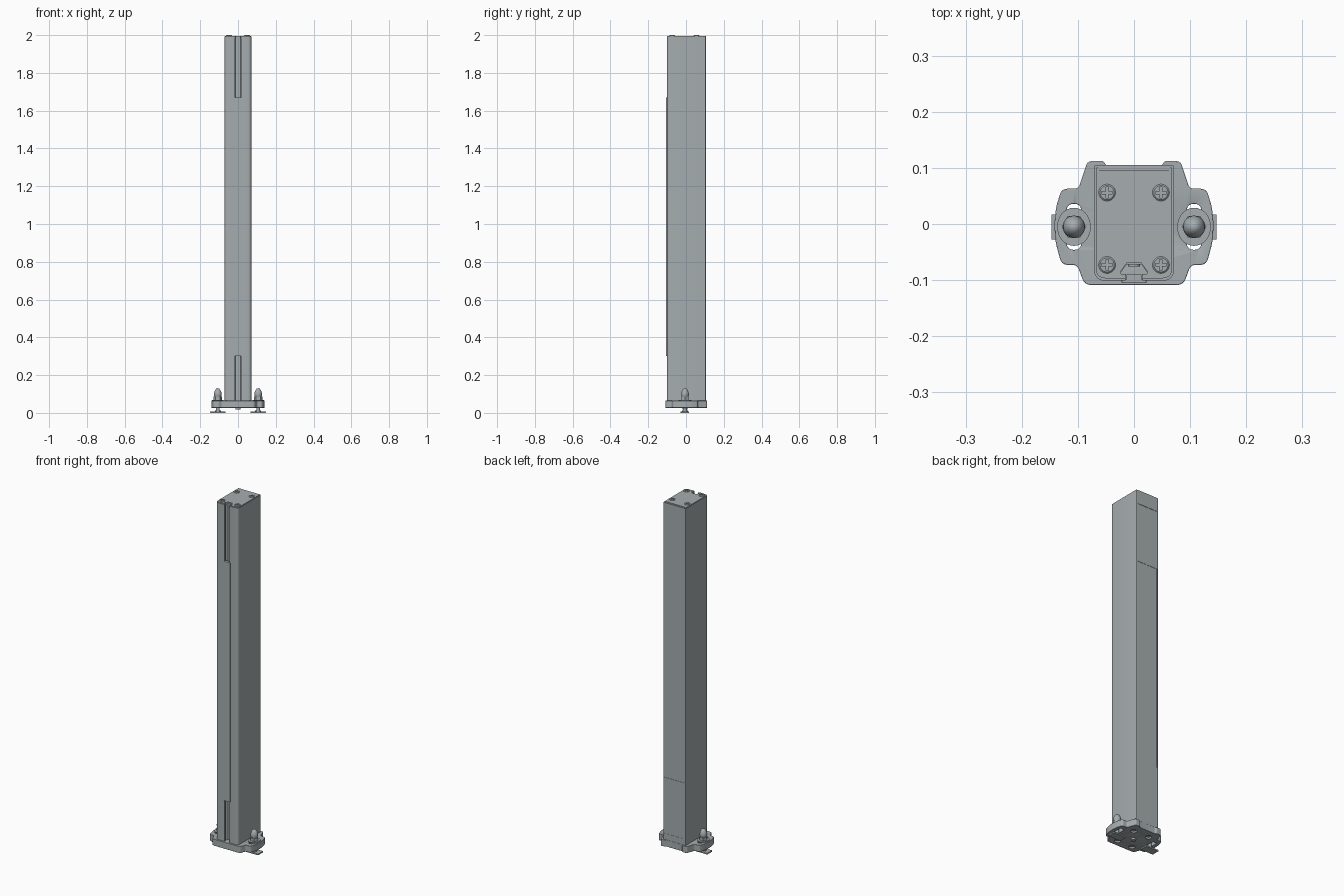
import bpy, bmesh, math
from mathutils import Vector

if "Cube" in bpy.data.objects:
    bpy.data.objects.remove(bpy.data.objects["Cube"])

GREY = bpy.data.materials.new("dark_grey")
GREY.diffuse_color = (0.38, 0.42, 0.43, 1)
GREY.use_nodes = True
GREY.node_tree.nodes["Principled BSDF"].inputs["Base Color"].default_value = GREY.diffuse_color


def finish(name, bm, smooth=True):
    bmesh.ops.recalc_face_normals(bm, faces=bm.faces)
    me = bpy.data.meshes.new(name)
    bm.to_mesh(me)
    bm.free()
    me.materials.append(GREY)
    ob = bpy.data.objects.new(name, me)
    bpy.context.collection.objects.link(ob)
    if smooth:
        activate(ob)
        bpy.ops.object.shade_smooth_by_angle(angle=math.radians(35))
    return ob


def activate(ob):
    bpy.ops.object.select_all(action='DESELECT')
    ob.select_set(True)
    bpy.context.view_layer.objects.active = ob


def rounded(points, steps=5):
    """Turn (x, y, radius) corners into an outline with curved corners."""
    out = []
    n = len(points)
    for i, (x, y, r) in enumerate(points):
        p = Vector((x, y))
        if r == 0:
            out.append(p)
            continue
        a = (Vector(points[i - 1][:2]) - p).normalized()
        b = (Vector(points[(i + 1) % n][:2]) - p).normalized()
        for k in range(steps + 1):
            t = k / steps
            out.append(p + a * r * (1 - t) ** 2 + b * r * t ** 2)
    return out


def mirrored(half):
    return half + [(-x, y, r) for x, y, r in reversed(half)]


def prism(name, outline, z0, z1, smooth=True):
    bm = bmesh.new()
    face = bm.faces.new([bm.verts.new((x, y, z0)) for x, y in outline])
    top = bmesh.ops.extrude_face_region(bm, geom=[face], use_keep_orig=True)
    verts = [v for v in top['geom'] if isinstance(v, bmesh.types.BMVert)]
    bmesh.ops.translate(bm, verts=verts, vec=(0, 0, z1 - z0))
    return finish(name, bm, smooth)


def box(name, x0, x1, y0, y1, z0, z1, bevel=0.0):
    ob = prism(name, [(x0, y0), (x1, y0), (x1, y1), (x0, y1)], z0, z1, False)
    if bevel:
        add_bevel(ob, bevel)
    return ob


def disc(name, x, y, rx, ry, z0, z1, n=32):
    pts = [(x + rx * math.cos(i * math.tau / n), y + ry * math.sin(i * math.tau / n))
           for i in range(n)]
    return prism(name, pts, z0, z1, n > 8)


def lathe(name, profile, x, y, n=32):
    bm = bmesh.new()
    vs = [bm.verts.new((r, 0, z)) for r, z in profile]
    es = [bm.edges.new(p) for p in zip(vs, vs[1:])]
    bmesh.ops.spin(bm, geom=vs + es, axis=(0, 0, 1), cent=(0, 0, 0),
                   angle=math.tau, steps=n)
    bmesh.ops.remove_doubles(bm, verts=bm.verts, dist=1e-5)
    bmesh.ops.translate(bm, verts=bm.verts, vec=(x, y, 0))
    return finish(name, bm)


def add_bevel(ob, width):
    m = ob.modifiers.new("bevel", 'BEVEL')
    m.width = width
    m.segments = 2
    m.limit_method = 'ANGLE'
    m.angle_limit = math.radians(50)


def cut(ob, cutter):
    m = ob.modifiers.new("cut", 'BOOLEAN')
    m.operation = 'DIFFERENCE'
    m.solver = 'EXACT'
    m.object = cutter
    activate(ob)
    bpy.ops.object.modifier_apply(modifier=m.name)
    bpy.data.objects.remove(cutter)


SCREWS = [(x, y) for x in (-0.048, 0.048) for y in (-0.073, 0.056)]
BOLT_X, BOLT_Y = 0.107, -0.005

# Column: extrusion with a front T-slot and a shallow back channel
half = [(0.064, 0.099, 0), (0.064, 0.105, 0), (0.071, 0.105, 0.004),
        (0.071, -0.101, 0.02), (0.015, -0.101, 0.002), (0.015, -0.093, 0),
        (0.024, -0.093, 0), (0.024, -0.087, 0), (0.013, -0.072, 0)]
section = rounded(mirrored(half))
prism("column", section, 0.055, 1.993)
prism("top_cap", [p * 0.96 for p in section], 1.98, 1.996)

# Slot cover strip on the front
box("slot_cover", -0.022, 0.022, -0.105, -0.099, 0.30, 1.67, 0.001)
box("slot_cover_tongue", -0.0135, 0.0135, -0.101, -0.09, 0.30, 1.67)

# Back panels inside the channel, the middle one slightly deeper
for i, (z0, z1, y) in enumerate([(0.06, 0.10, 0.104), (0.10, 0.42, 0.103),
                                 (0.42, 1.58, 0.1015), (1.58, 1.915, 0.103),
                                 (1.915, 1.994, 0.105)]):
    box(f"back_panel_{i + 1}", -0.064, 0.064, 0.096, y, z0, z1)

# Set screw in the top of the slot
stop = disc("slot_screw", 0, 0, 0.011, 0.011, 0, 0.005, 24)
stop.rotation_euler = (math.pi / 2, 0, 0)
stop.location = (0, -0.0705, 1.96)

# Cross-head screws in the top cap
head = lathe("cap_screw", [(0, 1.988), (0.015, 1.988), (0.015, 1.998),
                           (0.0125, 2.0), (0, 2.0)], 0, 0)
for a, b in ((0.0095, 0.0022), (0.0022, 0.0095)):
    cut(head, box("cutter", -a, a, -b, b, 1.9972, 2.01))
for i, (x, y) in enumerate(SCREWS):
    ob = head if i == 0 else head.copy()
    if i:
        bpy.context.collection.objects.link(ob)
    ob.location = (x, y, 0)

# Foot flange
half = [(0.050, 0.105, 0.003), (0.054, 0.112, 0.004), (0.083, 0.112, 0.008),
        (0.099, 0.063, 0.007), (0.129, 0.063, 0.011), (0.139, 0.030, 0.010),
        (0.142, 0.0, 0.012), (0.140, -0.032, 0.010), (0.129, -0.073, 0.012),
        (0.101, -0.073, 0.009), (0.088, -0.109, 0.013)]
flange = prism("foot_flange", rounded(mirrored(half)), 0.027, 0.065)
for s in (-1, 1):
    c = s * BOLT_X
    slot = [(c + a * 0.013, BOLT_Y + b * 0.041, 0.013)
            for a, b in ((-1, -1), (1, -1), (1, 1), (-1, 1))]
    cut(flange, prism("cutter", rounded(slot, 8), 0.0, 0.1))
for x, y in SCREWS:
    cut(flange, disc("cutter", x, y, 0.016, 0.016, 0.0, 0.042))
add_bevel(flange, 0.002)

# Screws and centre button under the flange
for x, y in SCREWS:
    disc("flange_screw", x, y, 0.012, 0.012, 0.034, 0.05)
disc("centre_button", 0, BOLT_Y, 0.013, 0.013, 0.017, 0.04)

# Levelling bolts: plate, stud, washer, nut and domed cap
for s in (-1, 1):
    x, y = s * BOLT_X, BOLT_Y
    box("anchor_plate", x - 0.04, x + 0.04, y - 0.023, y + 0.022, 0.0, 0.008, 0.001)
    disc("stud_collar", x, y, 0.016, 0.016, 0.007, 0.012)
    disc("stud", x, y, 0.0095, 0.0095, 0.007, 0.075)
    disc("washer", x, y, 0.030, 0.034, 0.065, 0.069)
    disc("hex_nut", x, y, 0.022, 0.022, 0.069, 0.086, 6)
    lathe("dome_cap", [(0, 0.084), (0.016, 0.084), (0.0195, 0.091), (0.020, 0.100),
                       (0.0185, 0.110), (0.0145, 0.120), (0.008, 0.128), (0, 0.131)], x, y)
